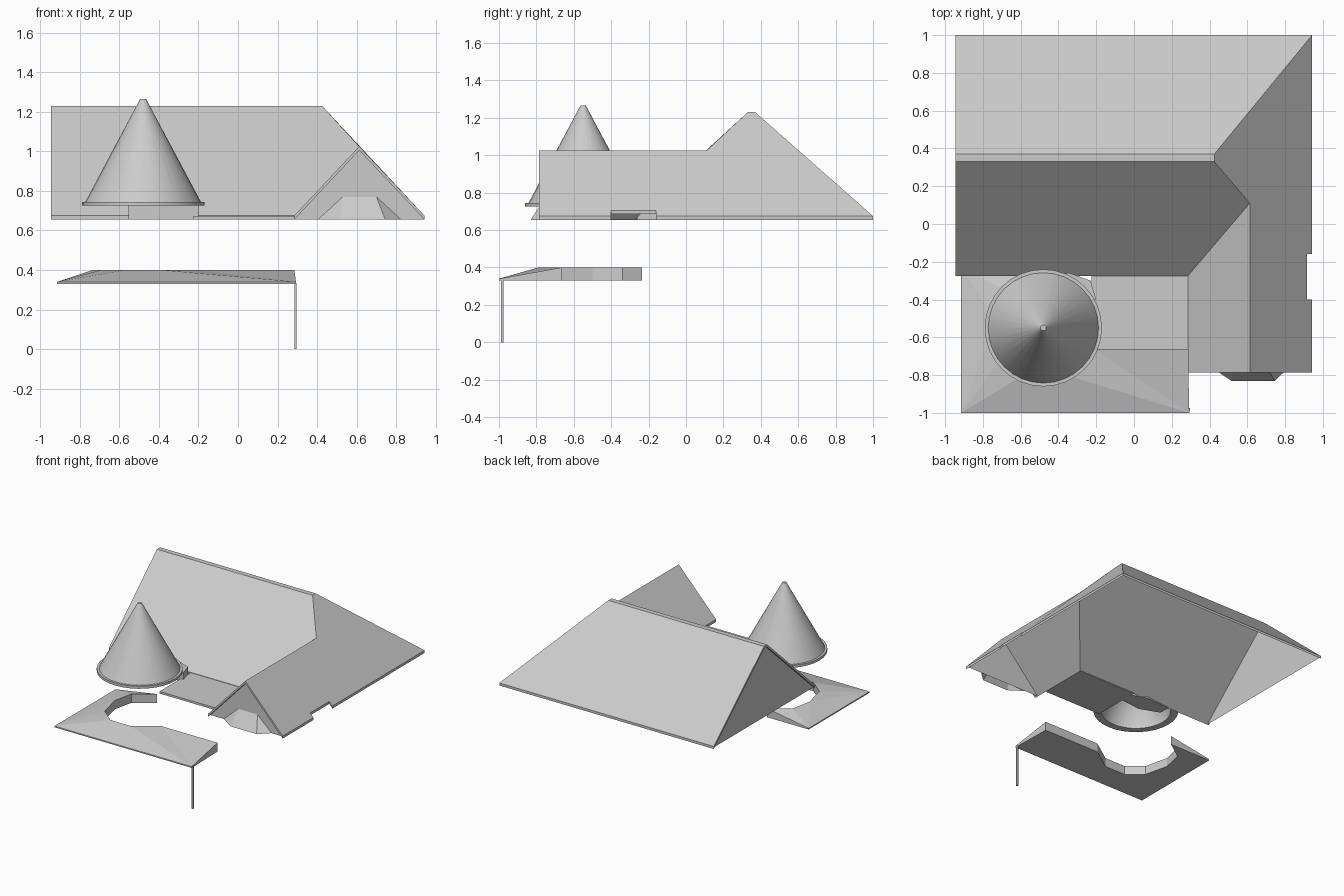
import bpy, bmesh, math

if "Cube" in bpy.data.objects:
    bpy.data.objects.remove(bpy.data.objects["Cube"])


def finish(name, bm):
    bmesh.ops.remove_doubles(bm, verts=bm.verts, dist=1e-5)
    bmesh.ops.recalc_face_normals(bm, faces=bm.faces)
    me = bpy.data.meshes.new(name)
    bm.to_mesh(me)
    bm.free()
    ob = bpy.data.objects.new(name, me)
    bpy.context.collection.objects.link(ob)
    return ob


def faces_mesh(name, verts, faces, drop=0):
    """Surface from points; drop thickens it straight downwards."""
    bm = bmesh.new()
    vs = [bm.verts.new(v) for v in verts]
    for f in faces:
        bm.faces.new([vs[i] for i in f])
    if drop:
        r = bmesh.ops.extrude_face_region(bm, geom=bm.faces[:], use_keep_orig=True)
        bmesh.ops.translate(bm, vec=(0, 0, -drop),
                            verts=[g for g in r["geom"] if isinstance(g, bmesh.types.BMVert)])
    return finish(name, bm)


def prism(name, outline, z0, z1):
    return faces_mesh(name, [(x, y, z1) for x, y in outline],
                      [range(len(outline))], z1 - z0)


def box(name, x0, x1, y0, y1, z0, z1):
    return prism(name, [(x0, y0), (x1, y0), (x1, y1), (x0, y1)], z0, z1)


# Main roof: gabled to the west, hipped into the front wing on the east
E, W, R = 0.675, 1.025, 1.23
roof = faces_mesh("main_roof", [
    (-.945, 1, E), (.943, 1, E), (.943, -.785, E), (.613, -.785, W),
    (.285, -.785, E), (.285, -.275, E), (-.945, -.275, E), (-.945, .33, R),
    (.425, .33, R), (.425, .37, R), (-.945, .37, R), (.613, .11, W)],
    [(0, 10, 9, 1), (10, 7, 8, 9), (7, 6, 5, 11, 8),
     (4, 3, 11, 5), (1, 9, 8, 11, 3, 2)], 0.02)

# Notch in the east eave
cutter = box("notch_cutter", .915, 1.0, -.40, -.16, .6, .8)
cutter.hide_render = True
cutter.hide_viewport = True
m = roof.modifiers.new("notch", "BOOLEAN")
m.object = cutter
m.solver = "EXACT"

# Gable walls
faces_mesh("west_gable", [(-.93, 1, .655), (-.93, -.275, .655),
                          (-.93, .33, 1.21), (-.93, .37, 1.21)], [(0, 1, 2, 3)])
faces_mesh("front_gable", [(.285, -.755, .655), (.943, -.755, .655),
                           (.613, -.755, 1.01)], [(0, 1, 2)])

# Small hipped bay roof on the front gable
faces_mesh("bay_roof", [
    (.405, -.755, .655), (.515, -.83, .655), (.745, -.83, .655), (.825, -.755, .655),
    (.53, -.755, .77), (.70, -.755, .77)], [(0, 1, 4), (1, 2, 5, 4), (2, 3, 5)])

# Flat roof between wing and tower, and the piece behind the tower roof
box("flat_roof", -.225, .285, -.665, -.27, .655, .672)
prism("tower_saddle", [(-.555, -.27), (-.34, -.26), (-.23, -.30), (-.20, -.40),
                       (-.40, -.42), (-.555, -.36)], .655, .727)

# Hollow conical tower roof with rim
profile = [(0, 1.265), (.015, 1.265), (.292, .745), (.31, .745), (.31, .725),
           (.255, .725), (.255, .76), (0, 1.235)]
bm = bmesh.new()
pv = [bm.verts.new((-.48 + r, -.55, z)) for r, z in profile]
pe = [bm.edges.new(p) for p in zip(pv, pv[1:])]
bmesh.ops.spin(bm, geom=pv + pe, cent=(-.48, -.55, 0), axis=(0, 0, 1),
               angle=math.tau, steps=32)
cone = finish("tower_roof", bm)
bpy.context.view_layer.objects.active = cone
cone.select_set(True)
bpy.ops.object.shade_smooth_by_angle(angle=math.radians(30))

# Porch roof wrapping the tower: low outer edge rising to the inner edge
outer = [(-.915, -.235), (-.915, -1.0), (.293, -1.0)]
inner = [(-.55, -.235), (-.70, -.34), (-.735, -.50), (-.69, -.69),
         (-.57, -.79), (-.39, -.79), (-.21, -.665), (.285, -.665)]
no, ni = len(outer), len(inner)
pts = ([(x, y, .34) for x, y in outer] + [(x, y, .40) for x, y in inner]
       + [(x, y, .33) for x, y in outer + inner])
tris = [(0, 3, 4), (0, 4, 5), (0, 5, 1), (1, 5, 6), (1, 6, 7), (1, 7, 8),
        (1, 8, 2), (2, 8, 9), (2, 9, 10)]
n = no + ni
loop = list(range(no)) + list(range(n - 1, no - 1, -1))
sides = [(a, b, b + n, a + n) for a, b in zip(loop, loop[1:] + loop[:1])]
faces_mesh("porch_roof", pts, tris + [tuple(i + n for i in t) for t in tris] + sides)

# Porch corner post
box("porch_post", .286, .297, -.99, -.975, 0, .335)
